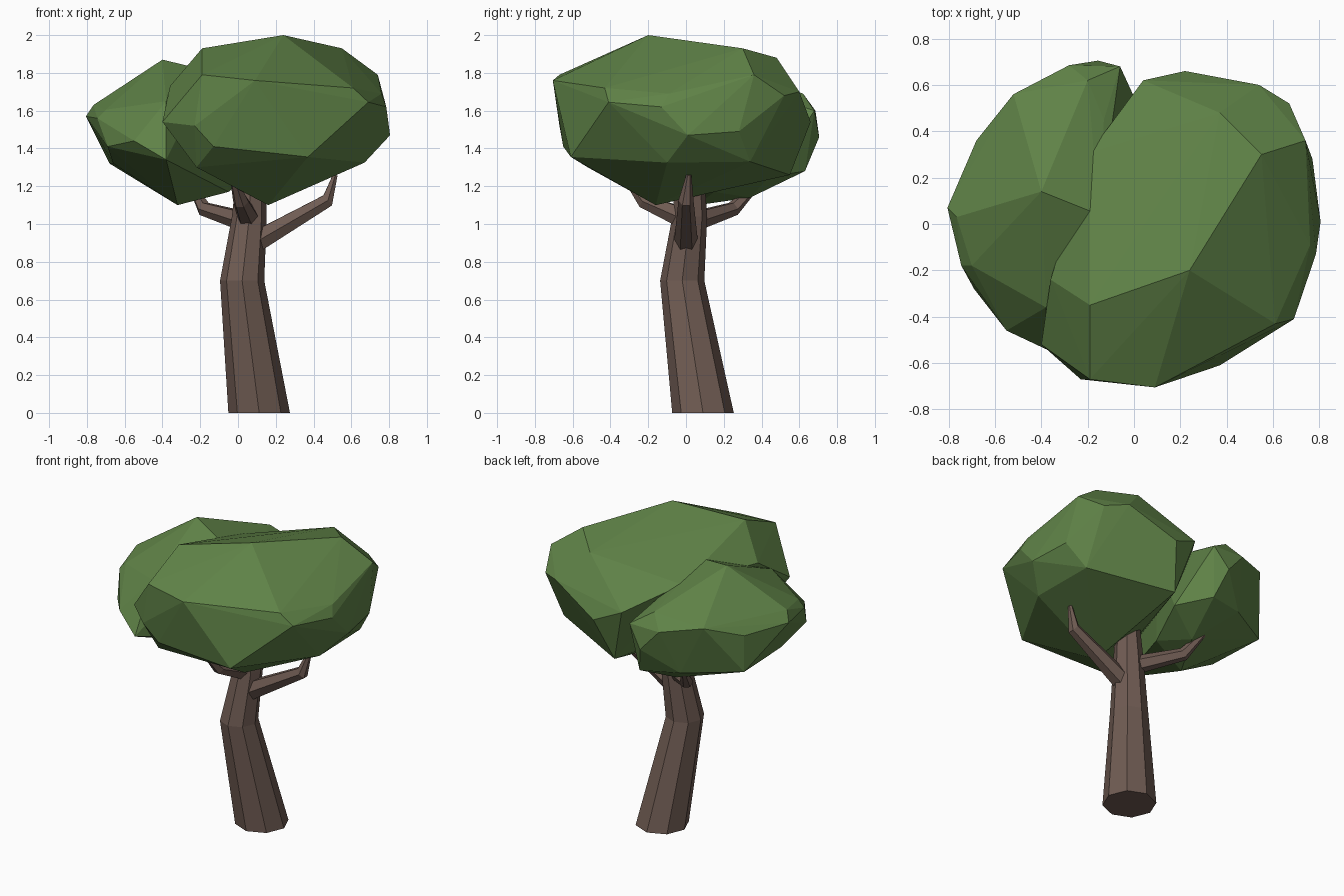
import bpy, bmesh, math
from mathutils import Vector


def material(name, rgb):
    m = bpy.data.materials.new(name)
    m.diffuse_color = (*rgb, 1)
    return m


BARK = material("brown bark", (0.16, 0.106, 0.086))
LEAF = material("leaf green", (0.115, 0.225, 0.063))


def finish(bm, name, mat):
    bmesh.ops.recalc_face_normals(bm, faces=bm.faces)
    mesh = bpy.data.meshes.new(name)
    bm.to_mesh(mesh)
    bm.free()
    mesh.materials.append(mat)
    ob = bpy.data.objects.new(name, mesh)
    bpy.context.collection.objects.link(ob)
    return ob


def limb(name, path, sides, flat=False):
    """Tapered tube through (x, y, z, radius) points; flat keeps rings level."""
    bm = bmesh.new()
    pts = [Vector(p[:3]) for p in path]
    rings = []
    for i, p in enumerate(pts):
        d = pts[min(i + 1, len(pts) - 1)] - pts[max(i - 1, 0)]
        if flat:
            u, v = Vector((1, 0, 0)), Vector((0, 1, 0))
        else:
            side = Vector((path[-1][0] - path[0][0], path[-1][1] - path[0][1], 0))
            u = side.cross(Vector((0, 0, 1))).normalized()
            v = d.cross(u).normalized()
        ring = []
        for k in range(sides):
            a = 2 * math.pi * k / sides
            ring.append(bm.verts.new(p + path[i][3] * (u * math.cos(a) + v * math.sin(a))))
        rings.append(ring)
    for a, b in zip(rings, rings[1:]):
        for k in range(sides):
            n = (k + 1) % sides
            bm.faces.new((a[k], a[n], b[n], b[k]))
    bm.faces.new(rings[0])
    bm.faces.new(rings[-1])
    return finish(bm, name, BARK)


def crown(name, points):
    """Faceted leaf mass: convex hull of its corner points."""
    bm = bmesh.new()
    for p in points:
        bm.verts.new(p)
    bmesh.ops.convex_hull(bm, input=bm.verts)
    bmesh.ops.delete(bm, geom=[v for v in bm.verts if not v.link_faces], context='VERTS')
    return finish(bm, name, LEAF)


# Bent trunk
limb("trunk", [(0.112, 0.09, 0, 0.163), (0.022, -0.02, 0.7, 0.117),
               (0.06, 0.02, 1.04, 0.092), (0.07, 0.02, 1.35, 0.07)], 8, flat=True)

# Three bent branches
limb("right_branch", [(0.05, 0.0, 0.88, 0.066), (0.475, 0.0, 1.125, 0.04),
                      (0.515, 0.015, 1.26, 0.014)], 6)
limb("front_branch", [(0.055, -0.01, 1.03, 0.06), (0.015, -0.22, 1.12, 0.042),
                      (-0.03, -0.33, 1.26, 0.015)], 6)
limb("back_left_branch", [(0.05, 0.03, 1.01, 0.058), (-0.18, 0.25, 1.08, 0.04),
                          (-0.26, 0.40, 1.23, 0.014)], 6)

# Large crown on the right
crown("large_crown", [
    (0.24, -0.20, 2.00), (0.55, 0.30, 1.93), (0.37, 0.48, 1.88), (0.74, 0.36, 1.79),
    (-0.19, -0.35, 1.93), (-0.19, -0.67, 1.79), (0.09, -0.705, 1.76), (0.61, -0.43, 1.72),
    (0.69, -0.41, 1.645), (0.785, -0.13, 1.62), (0.76, -0.09, 1.69), (0.805, 0.01, 1.47),
    (0.77, 0.28, 1.49), (0.66, 0.34, 1.33), (0.67, -0.10, 1.325), (0.37, -0.61, 1.355),
    (-0.13, -0.65, 1.41), (-0.23, -0.67, 1.52), (-0.40, -0.52, 1.54), (-0.22, -0.52, 1.30),
    (0.16, -0.16, 1.10), (0.67, 0.52, 1.68), (0.54, 0.60, 1.70), (0.22, 0.66, 1.54),
    (0.04, 0.62, 1.62), (0.14, 0.55, 1.26), (-0.19, 0.31, 1.75), (-0.36, -0.24, 1.73)])

# Lower crown on the left
crown("small_crown", [
    (-0.40, 0.14, 1.87), (-0.15, 0.04, 1.81), (-0.13, 0.45, 1.70), (-0.20, 0.62, 1.69),
    (-0.06, 0.68, 1.60), (-0.155, 0.705, 1.46), (-0.28, 0.685, 1.60), (-0.52, 0.56, 1.64),
    (-0.68, 0.36, 1.56), (-0.805, 0.07, 1.57), (-0.765, 0.03, 1.63), (-0.745, -0.18, 1.56),
    (-0.70, -0.18, 1.605), (-0.69, -0.28, 1.41), (-0.55, -0.46, 1.44), (-0.38, -0.54, 1.34),
    (-0.38, -0.36, 1.65), (-0.68, 0.36, 1.32), (-0.66, -0.05, 1.32), (-0.32, 0.06, 1.10),
    (-0.05, 0.15, 1.17), (-0.17, 0.34, 1.14), (-0.10, 0.63, 1.28), (-0.35, 0.56, 1.30),
    (0.05, 0.44, 1.25)])
